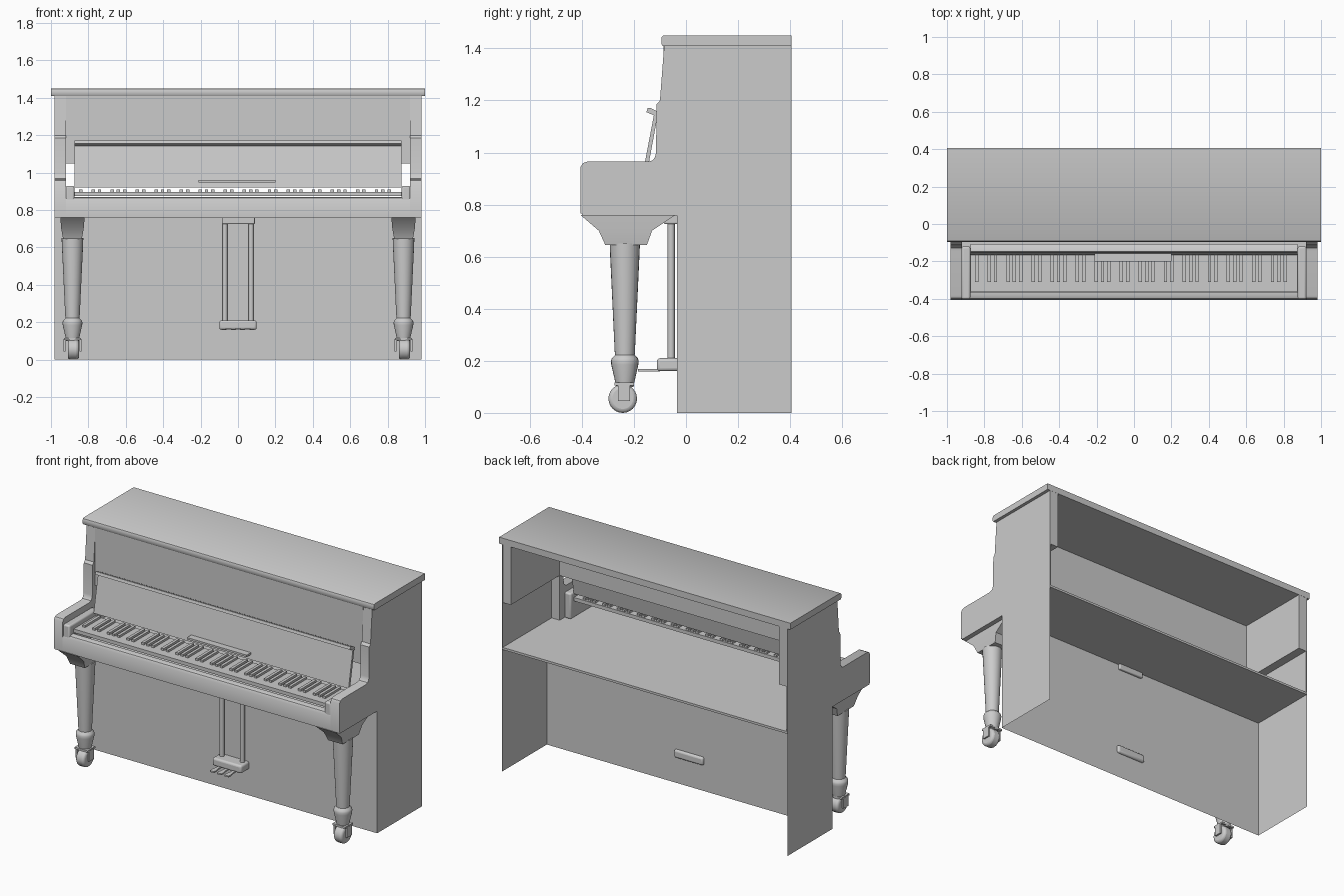
import bpy, bmesh, math
from mathutils import Matrix

if "Cube" in bpy.data.objects:
    bpy.data.objects.remove(bpy.data.objects["Cube"])


def finish(bm, name, bevel=0, angle=35):
    bmesh.ops.recalc_face_normals(bm, faces=bm.faces)
    me = bpy.data.meshes.new(name)
    bm.to_mesh(me)
    bm.free()
    ob = bpy.data.objects.new(name, me)
    bpy.context.collection.objects.link(ob)
    if bevel:
        m = ob.modifiers.new("bevel", 'BEVEL')
        m.width, m.segments = bevel, 3
    bpy.ops.object.select_all(action='DESELECT')
    ob.select_set(True)
    bpy.context.view_layer.objects.active = ob
    bpy.ops.object.shade_smooth_by_angle(angle=math.radians(angle))
    return ob


def add_box(bm, x0, x1, y0, y1, z0, z1):
    m = Matrix.Translation(((x0 + x1) / 2, (y0 + y1) / 2, (z0 + z1) / 2))
    bmesh.ops.create_cube(bm, size=1, matrix=m @ Matrix.Diagonal((x1 - x0, y1 - y0, z1 - z0, 1)))


def box(name, *dims, bevel=0):
    bm = bmesh.new()
    add_box(bm, *dims)
    return finish(bm, name, bevel)


def prism(name, pts, x0, x1, cap=True):
    """Extrude a (y, z) profile along x."""
    bm = bmesh.new()
    a = [bm.verts.new((x0, y, z)) for y, z in pts]
    b = [bm.verts.new((x1, y, z)) for y, z in pts]
    for i in range(len(pts)):
        j = (i + 1) % len(pts)
        bm.faces.new((a[i], a[j], b[j], b[i]))
    bm.faces.new(a)
    bm.faces.new(b)
    return finish(bm, name)


def loft(name, rings):
    """Skin a stack of equal-sized point rings and cap the ends."""
    bm = bmesh.new()
    vs = [[bm.verts.new(p) for p in r] for r in rings]
    n = len(rings[0])
    for a, b in zip(vs, vs[1:]):
        for i in range(n):
            j = (i + 1) % n
            bm.faces.new((a[i], a[j], b[j], b[i]))
    bm.faces.new(vs[0])
    bm.faces.new(vs[-1])
    return finish(bm, name)


def circle(cx, cy, r, z, n=24):
    return [(cx + r * math.cos(2 * math.pi * i / n), cy + r * math.sin(2 * math.pi * i / n), z)
            for i in range(n)]


def rect(x0, x1, y0, y1, z):
    return [(x0, y0, z), (x1, y0, z), (x1, y1, z), (x0, y1, z)]


# lid with a rounded front edge
prism("lid", [(-0.09, 1.41), (0.405, 1.41), (0.405, 1.45), (-0.085, 1.45),
              (-0.092, 1.446), (-0.095, 1.438), (-0.095, 1.418)], -1, 1)

# thin lower case: front panel and two side walls, open at the back
bm = bmesh.new()
path = [(-0.98, 0.405), (-0.98, -0.035), (0.98, -0.035), (0.98, 0.405)]
lo = [bm.verts.new((x, y, 0)) for x, y in path]
hi = [bm.verts.new((x, y, 0.76)) for x, y in path]
for i in range(3):
    bm.faces.new((lo[i], lo[i + 1], hi[i + 1], hi[i]))
finish(bm, "lower_case")

# key bed and front rail
box("key_bed", -0.98, 0.98, -0.40, 0.405, 0.758, 0.772)
prism("key_slip", [(-0.405, 0.765), (-0.365, 0.765), (-0.365, 0.87), (-0.385, 0.87),
                   (-0.397, 0.865), (-0.405, 0.85)], -0.92, 0.92)

# upper front panel, open behind
box("upper_panel", -0.92, 0.92, -0.086, -0.074, 1.05, 1.41)

# arm profile with concave corner at the cheek
arm = [(-0.405, 0.765), (-0.075, 0.765), (-0.075, 1.41), (-0.084, 1.41), (-0.10, 1.20),
       (-0.113, 1.185), (-0.115, 1.0), (-0.119, 0.982), (-0.128, 0.97), (-0.145, 0.965),
       (-0.38, 0.965), (-0.396, 0.959), (-0.405, 0.945)]
for s, side in ((-1, "left"), (1, "right")):
    prism("arm_" + side, arm, s * 0.92, s * 0.98)
    box("side_wall_" + side, *sorted((s * 0.975, s * 0.98)), -0.076, 0.405, 0.765, 1.41)
    box("side_board_" + side, *sorted((s * 0.92, s * 0.979)), -0.076, 0.404, 1.05, 1.41)
    box("key_block_" + side, *sorted((s * 0.875, s * 0.921)), -0.402, -0.12, 0.77, 0.93, bevel=0.01)

# keyboard
box("white_keys", -0.875, 0.875, -0.362, -0.15, 0.875, 0.897)
bm = bmesh.new()
w = 1.75 / 52
for i in range(51):
    if i % 7 in (0, 2, 3, 5, 6):
        x = -0.875 + w * (i + 1)
        add_box(bm, x - 0.009, x + 0.009, -0.31, -0.155, 0.89, 0.91)
finish(bm, "black_keys")

# raised fallboard with its lip and small music ledge
prism("fallboard", [(-0.166, 0.92), (-0.122, 1.15), (-0.108, 1.147), (-0.15, 0.92)], -0.875, 0.875)
prism("fallboard_lip", [(-0.152, 1.155), (-0.147, 1.172), (-0.138, 1.172), (-0.108, 1.157),
                        (-0.112, 1.138)], -0.875, 0.875)
box("music_ledge", -0.21, 0.2, -0.20, -0.15, 0.948, 0.96)

# legs
turning = [(0.034, 0.10), (0.036, 0.115), (0.052, 0.185), (0.053, 0.2), (0.050, 0.21),
           (0.038, 0.222), (0.040, 0.26), (0.057, 0.62), (0.058, 0.65)]
for s, side in ((-1, "left"), (1, "right")):
    cx, cy = s * 0.885, -0.235
    loft("front_leg_" + side, [circle(cx, cy, r, z) for r, z in turning])
    loft("leg_bracket_" + side, [
        rect(cx - 0.05, cx + 0.05, -0.31, -0.15, 0.645),
        rect(cx - 0.06, cx + 0.06, -0.335, -0.13, 0.70),
        rect(cx - 0.065, cx + 0.065, -0.405, -0.04, 0.76)])
    # caster wheel and fork
    bm = bmesh.new()
    bmesh.ops.create_cone(bm, cap_ends=True, segments=24, radius1=0.055, radius2=0.055, depth=0.06,
                          matrix=Matrix.Translation((cx + 0.005, -0.243, 0.055))
                          @ Matrix.Rotation(math.pi / 2, 4, 'Y'))
    finish(bm, "caster_wheel_" + side, bevel=0.015)
    bm = bmesh.new()
    add_box(bm, cx - 0.045, cx + 0.045, -0.275, -0.2, 0.105, 0.116)
    for dx in (-0.042, 0.042):
        add_box(bm, cx + dx - 0.005, cx + dx + 0.005, -0.262, -0.215, 0.045, 0.11)
    finish(bm, "caster_fork_" + side)

# pedal lyre
box("pedal_box", -0.1, 0.1, -0.112, -0.02, 0.16, 0.21, bevel=0.012)
box("lyre_top", -0.085, 0.09, -0.085, -0.02, 0.725, 0.765, bevel=0.006)
for x, side in ((-0.07, "left"), (0.07, "right")):
    loft("lyre_rod_" + side, [circle(x, -0.057, 0.014, z, 16) for z in (0.2, 0.74)])
for i in (-1, 0, 1):
    x = i * 0.05
    loft("pedal_%d" % (i + 2), [
        [(x - h, y, z) for h, y in ((0.009, -0.10), (0.010, -0.14), (0.016, -0.165), (0.014, -0.185))]
        + [(x + h, y, z) for h, y in ((0.014, -0.185), (0.016, -0.165), (0.010, -0.14), (0.009, -0.10))]
        for z in (0.159, 0.168)])
